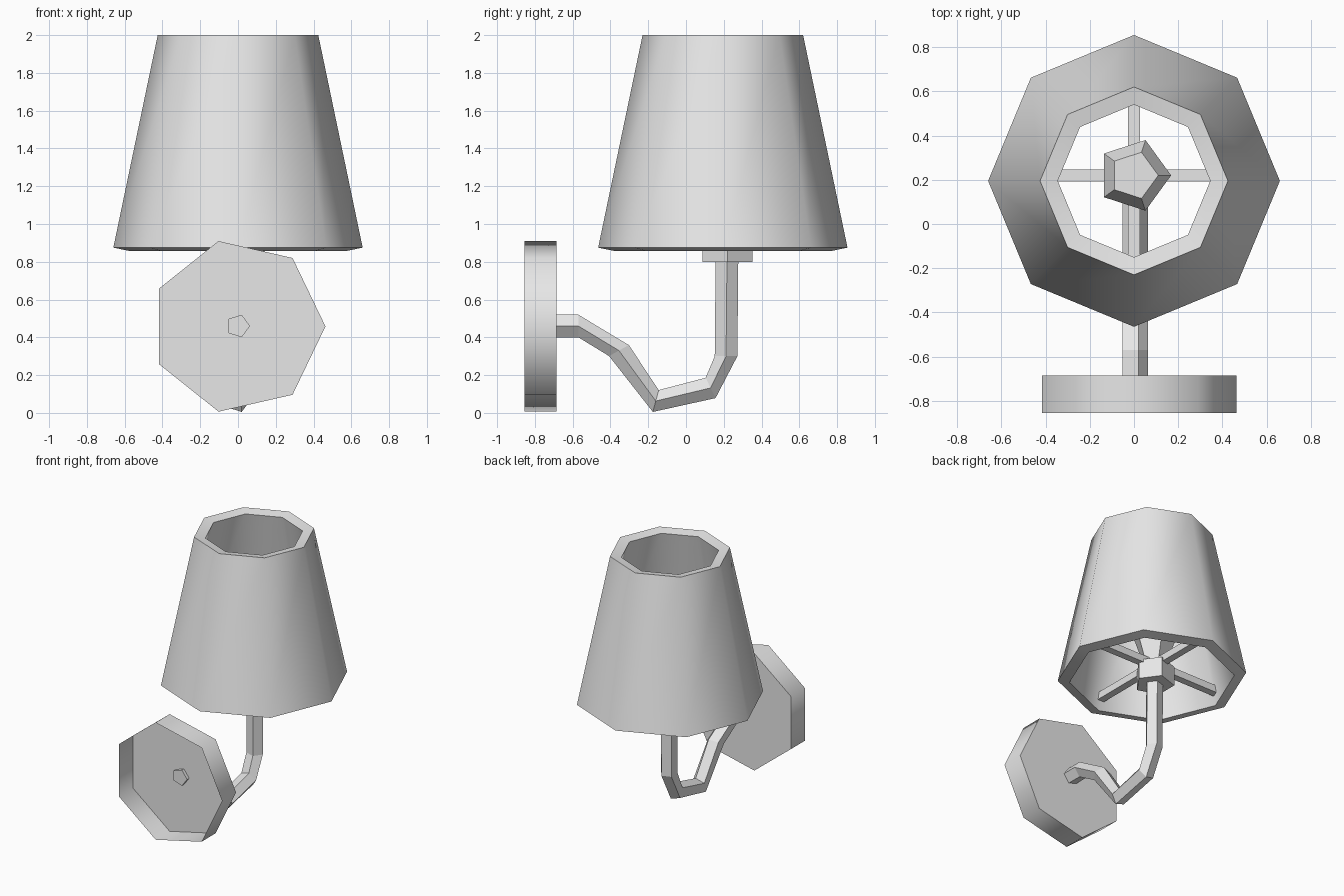
import bpy, bmesh
from math import sin, cos, pi, radians
from mathutils import Vector

old = bpy.data.objects.get("Cube")
if old:
    bpy.data.objects.remove(old, do_unlink=True)

grey = bpy.data.materials.new("plain_grey")
grey.use_nodes = True
COLOUR = (0.8, 0.8, 0.8, 1)
grey.diffuse_color = COLOUR
grey.node_tree.nodes["Principled BSDF"].inputs["Base Color"].default_value = COLOUR

X, Y, Z = Vector((1, 0, 0)), Vector((0, 1, 0)), Vector((0, 0, 1))


def ring(centre, radius, sides, v, u=X):
    """Regular polygon in the plane of u and v, first corner along u."""
    steps = [2 * pi * i / sides for i in range(sides)]
    return [Vector(centre) + radius * (cos(a) * u + sin(a) * v) for a in steps]


def loft(name, rings, cap_start=True, cap_end=True, cyclic=False, smooth=True):
    """Skin a list of rings into one object."""
    bm = bmesh.new()
    rows = [[bm.verts.new(p) for p in r] for r in rings]
    n = len(rows[0])
    pairs = list(zip(rows, rows[1:]))
    if cyclic:
        pairs.append((rows[-1], rows[0]))
    for a, b in pairs:
        for i in range(n):
            j = (i + 1) % n
            bm.faces.new((a[i], a[j], b[j], b[i]))
    if cap_start and not cyclic:
        bm.faces.new(rows[0][::-1])
    if cap_end and not cyclic:
        bm.faces.new(rows[-1])
    bmesh.ops.recalc_face_normals(bm, faces=bm.faces)
    mesh = bpy.data.meshes.new(name)
    bm.to_mesh(mesh)
    bm.free()
    mesh.materials.append(grey)
    obj = bpy.data.objects.new(name, mesh)
    bpy.context.collection.objects.link(obj)
    if smooth:
        bpy.ops.object.select_all(action="DESELECT")
        obj.select_set(True)
        bpy.context.view_layer.objects.active = obj
        bpy.ops.object.shade_smooth_by_angle(angle=radians(60))
    return obj


# Tapered eight-sided shade with a thick wall and tilted rims
shade_profile = [(0.66, 0.875), (0.425, 2.0), (0.345, 1.985), (0.578, 0.858)]
loft("lamp_shade", [ring((0, 0.195, z), r, 8, Y) for r, z in shade_profile], cyclic=True)

# Wall plate: a shallow seven-sided cup, open towards the wall
loft("wall_plate", [ring((0, y, 0.458), 0.463, 7, Z) for y in (-0.855, -0.685)],
     cap_start=False)

# Bent five-sided arm: y, z and tilt of each cross-section
arm_path = [(-0.71, 0.46, 90), (-0.57, 0.46, 90), (-0.355, 0.33, 29),
            (-0.16, 0.063, 75), (0.13, 0.132, 116), (0.212, 0.3, 180), (0.217, 0.82, 180)]
loft("curved_arm", [ring((0, y, z), 0.063, 5,
                         Vector((0, cos(radians(t)), sin(radians(t)))))
                    for y, z, t in arm_path], smooth=False)

# Socket and bulb
HUB = 0.22
loft("socket", [ring((0, HUB, z), 0.14, 5, Y) for z in (0.8, 0.95)], smooth=False)
bulb_profile = [(0.075, 0.95), (0.168, 1.22), (0.11, 1.34)]
loft("bulb", [ring((0, HUB, z), r, 5, Y) for r, z in bulb_profile], smooth=False)

# Four square spokes holding the shade
for side, direction, reach in (("left", X, 0.56), ("right", -X, 0.56),
                               ("back", Y, 0.54), ("front", -Y, 0.58)):
    across = Z.cross(direction)
    diagonal = (across + Z).normalized()
    other = (Z - across).normalized()
    hub = Vector((0, HUB, 0.955))
    loft(side + "_shade_spoke",
         [ring(hub + direction * d, 0.039, 4, other, diagonal) for d in (0.05, reach)],
         smooth=False)
